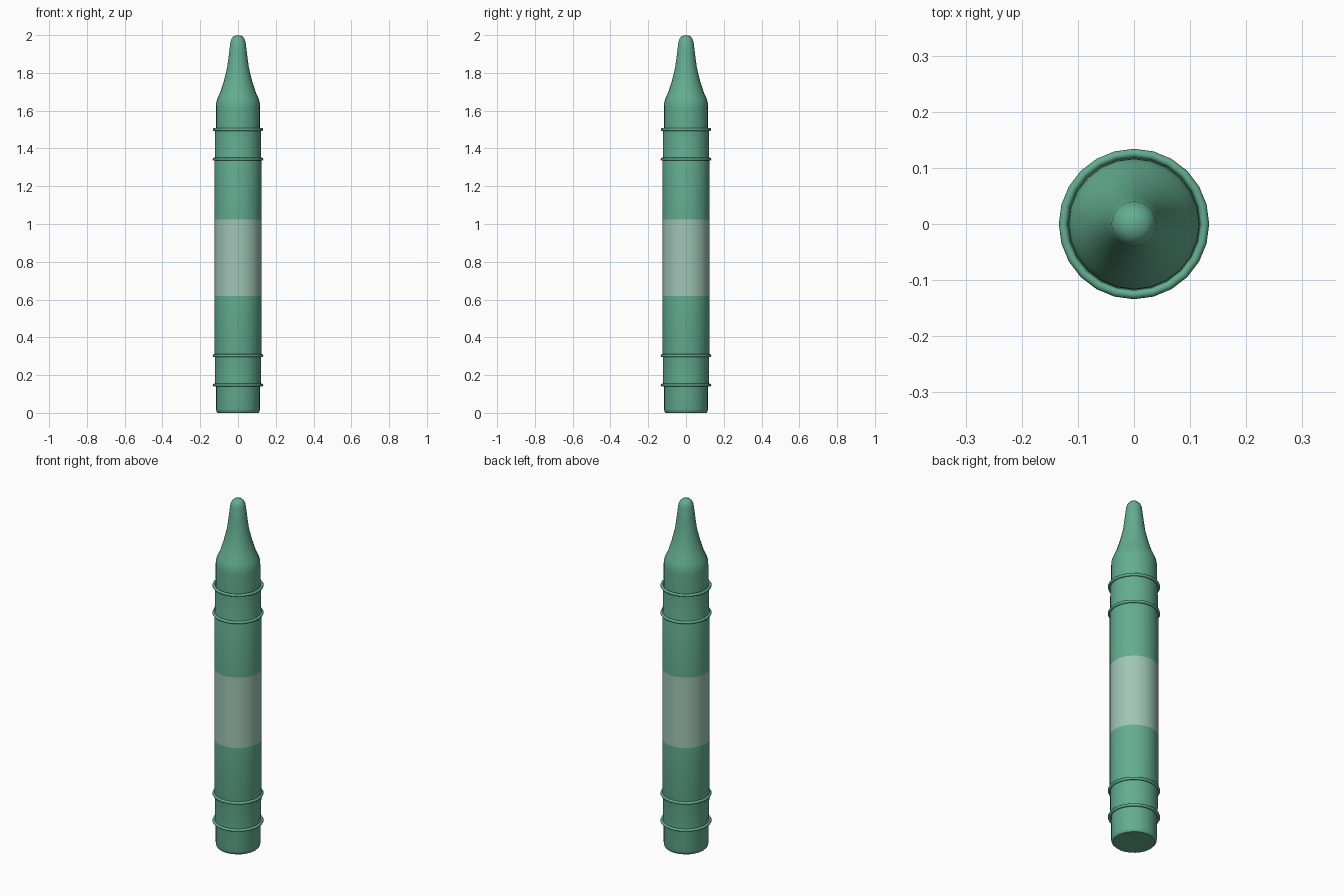
import bpy, bmesh, math
from mathutils import Matrix

if "Cube" in bpy.data.objects:
    bpy.data.objects.remove(bpy.data.objects["Cube"])

SIDES = 24

def material(name, rgb):
    m = bpy.data.materials.new(name)
    m.diffuse_color = (*rgb, 1)
    m.use_nodes = True
    m.node_tree.nodes["Principled BSDF"].inputs["Base Color"].default_value = m.diffuse_color
    return m

green = material("crayon green", (0.125, 0.42, 0.28))
pale = material("pale label green", (0.35, 0.56, 0.47))

def lathe(name, profile, mats, closed=False, sides=SIDES, angle=40):
    """Spin a (radius, z) profile round the z axis."""
    bm = bmesh.new()
    vs = [bm.verts.new((r, 0, z)) for r, z in profile]
    pairs = list(zip(vs, vs[1:])) + ([(vs[-1], vs[0])] if closed else [])
    edges = [bm.edges.new(p) for p in pairs]
    bmesh.ops.spin(bm, geom=vs + edges, cent=(0, 0, 0), axis=(0, 0, 1),
                   angle=math.tau, steps=sides, use_merge=True)
    bmesh.ops.remove_doubles(bm, verts=bm.verts, dist=1e-5)
    bmesh.ops.recalc_face_normals(bm, faces=bm.faces)
    me = bpy.data.meshes.new(name)
    bm.to_mesh(me)
    bm.free()
    for m in mats:
        me.materials.append(m)
    ob = bpy.data.objects.new(name, me)
    bpy.context.collection.objects.link(ob)
    bpy.ops.object.select_all(action='DESELECT')
    ob.select_set(True)
    bpy.context.view_layer.objects.active = ob
    bpy.ops.object.shade_smooth_by_angle(angle=math.radians(angle))
    return ob

# Wax stick with rounded foot and flared, round-nosed tip
lathe("wax_stick", [
    (0, 0), (0.108, 0), (0.114, 0.006), (0.117, 0.02), (0.117, 1.615),
    (0.116, 1.64), (0.109, 1.665), (0.093, 1.70), (0.074, 1.76),
    (0.057, 1.83), (0.048, 1.90), (0.040, 1.965), (0.034, 1.982),
    (0.022, 1.995), (0, 2.0)], [green])

# Paper wrapper with a pale label band
wrapper = lathe("paper_wrapper", [
    (0.116, 0.145), (0.121, 0.145), (0.122, 0.30), (0.124, 0.31), (0.124, 0.62),
    (0.124, 1.025), (0.124, 1.33), (0.122, 1.34), (0.121, 1.50), (0.116, 1.50)],
    [green, pale])
for f in wrapper.data.polygons:
    f.material_index = int(0.62 < f.center.z < 1.025)

# Four raised rings
for i, z in enumerate((0.147, 0.303, 1.343, 1.50)):
    lathe(f"ring_{i + 1}", [
        (0.126 + 0.008 * math.cos(a * math.tau / 8),
         z + 0.008 * math.sin(a * math.tau / 8)) for a in range(8)],
        [green], closed=True, angle=60)
